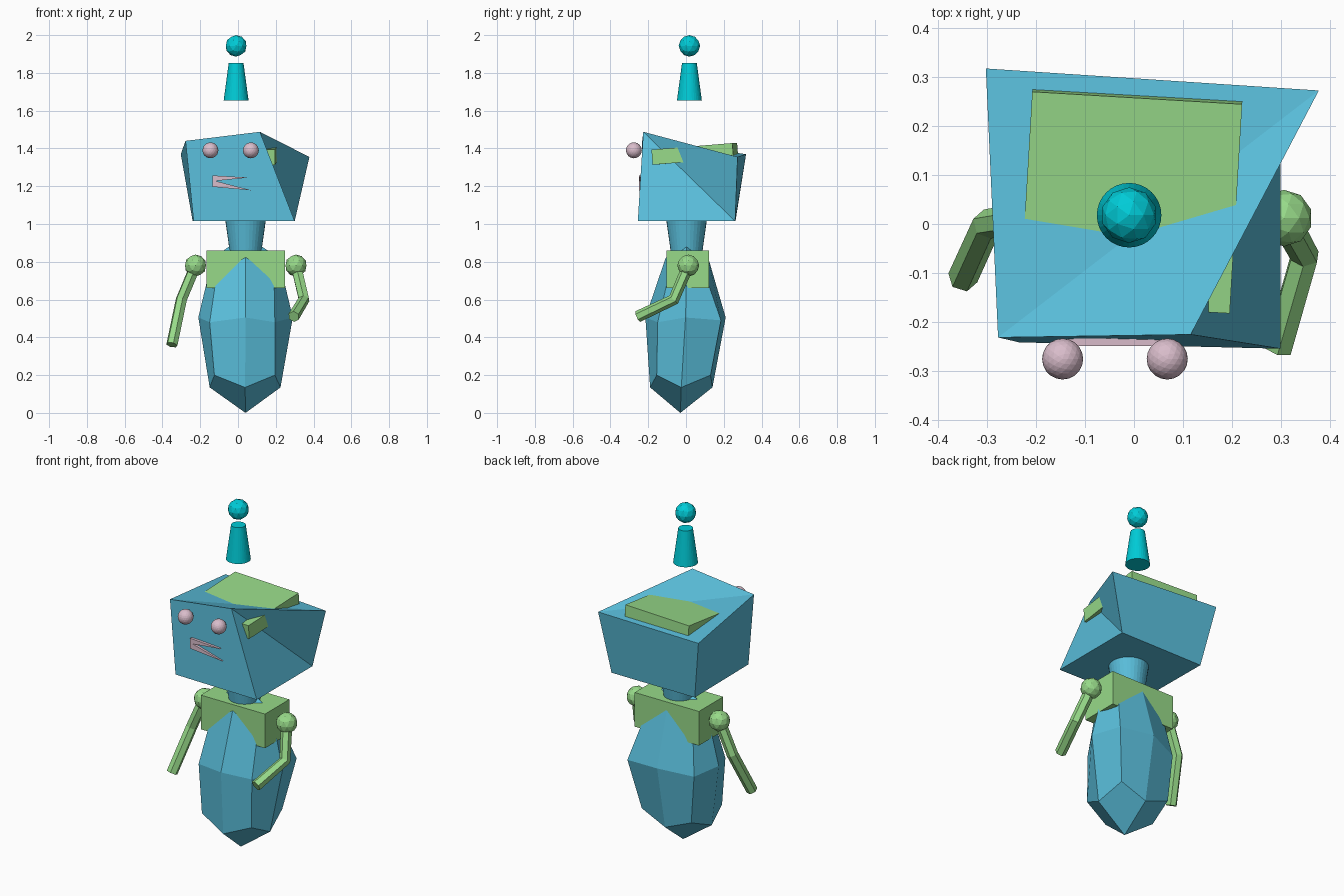
import bpy, bmesh
from math import radians

if "Cube" in bpy.data.objects:
    bpy.data.objects.remove(bpy.data.objects["Cube"])


def material(name, rgb):
    m = bpy.data.materials.new(name)
    m.diffuse_color = (*rgb, 1)
    m.use_nodes = True
    m.node_tree.nodes["Principled BSDF"].inputs["Base Color"].default_value = m.diffuse_color
    return m


BLUE = material("blue", (0.10, 0.51, 0.70))
GREEN = material("green", (0.31, 0.70, 0.25))
PINK = material("pink", (0.70, 0.51, 0.60))
TEAL = material("teal", (0.0, 0.60, 0.68))


def finish(name, mat):
    ob = bpy.context.object
    ob.name = name
    ob.data.materials.append(mat)
    return ob


def mesh(name, verts, faces, mat):
    me = bpy.data.meshes.new(name)
    me.from_pydata(verts, [], faces)
    bm = bmesh.new()
    bm.from_mesh(me)
    bmesh.ops.recalc_face_normals(bm, faces=bm.faces)
    bm.to_mesh(me)
    bm.free()
    me.materials.append(mat)
    ob = bpy.data.objects.new(name, me)
    bpy.context.collection.objects.link(ob)
    return ob


def ball(name, loc, r, mat, sub=2):
    bpy.ops.mesh.primitive_ico_sphere_add(subdivisions=sub, radius=r, location=loc)
    return finish(name, mat)


def cone(name, x, y, z0, z1, r0, r1, mat):
    bpy.ops.mesh.primitive_cone_add(vertices=32, radius1=r0, radius2=r1,
                                    depth=z1 - z0, location=(x, y, (z0 + z1) / 2))
    return finish(name, mat)


def block(name, loc, size, mat, rot=(0, 0, 0)):
    bpy.ops.mesh.primitive_cube_add(size=1, location=loc, rotation=rot)
    ob = finish(name, mat)
    ob.scale = size
    return ob


def ring(mx, my, mz, cx, cy, cz):
    """Eight points: side middles (m) alternating with corners (c); each x, y is (low, high)."""
    x, y = sum(mx) / 2, sum(my) / 2
    return [(x, my[0], mz), (cx[1], cy[0], cz), (mx[1], y, mz), (cx[1], cy[1], cz),
            (x, my[1], mz), (cx[0], cy[1], cz), (mx[0], y, mz), (cx[0], cy[0], cz)]


# Body: faceted gem made of three rings with pointed four-quad ends
verts = (ring((-.15, .225), (-.19, .14), .135, (-.125, .195), (-.155, .13), .2)
         + ring((-.21, .29), (-.215, .21), .505, (-.15, .195), (-.15, .14), .48)
         + ring((-.135, .215), (-.108, .118), .82, (-.11, .19), (-.085, .095), .75)
         + [(.04, -.03, 0), (.04, 0, .94)])
verts[11] = (.25, .185, .49)  # the back right corner bulges further out
faces = [(r + i, r + (i + 1) % 8, r + 8 + (i + 1) % 8, r + 8 + i)
         for r in (0, 8) for i in range(8)]
for r, tip in ((0, 24), (16, 25)):
    faces += [(tip, r + i, r + i + 1, r + (i + 2) % 8) for i in (0, 2, 4, 6)]
mesh("body", verts, faces, BLUE)

# Shoulder block and neck
block("shoulder_block", (.04, .008, .76), (.416, .225, .2), GREEN)
cone("neck", .04, .003, .84, 1.04, .082, .11, BLUE)

# Head: skewed box, bottom corners then top corners; warped sides split into triangles
mesh("head",
     [(-.235, -.242, 1.015), (.30, -.255, 1.015), (.30, .26, 1.015), (-.24, .262, 1.015),
      (-.278, -.232, 1.44), (.116, -.226, 1.488), (.378, .273, 1.355), (-.303, .318, 1.37)],
     [(3, 2, 1, 0), (4, 5, 6), (4, 6, 7), (0, 1, 5, 4), (1, 2, 5), (2, 6, 5),
      (2, 3, 7, 6), (3, 0, 4, 7)], BLUE)

# Tilted slab sunk into the head
block("head_slab", (-.006, .047, 1.371), (.43, .43, .08), GREEN,
      (radians(4.7), 0, radians(-3.4)))

# Eyes
for side, x in (("left", -.146), ("right", .068)):
    ball("eye_" + side, (x, -.276, 1.39), .042, PINK, 3)

# Mouth: thin jagged outline with depth
outline = [(-.135, 1.257), (.058, 1.246), (-.12, 1.228), (.072, 1.178), (-.135, 1.197)]
n = len(outline)
mesh("mouth", [(x, y, z) for y in (-.25, -.21) for x, z in outline],
     [tuple(range(n)), tuple(range(n, 2 * n))]
     + [(i, (i + 1) % n, n + (i + 1) % n, n + i) for i in range(n)], PINK)

# Antenna
cone("antenna_stem", -.01, .018, 1.653, 1.853, .066, .039, TEAL)
ball("antenna_ball", (-.01, .018, 1.943), .057, TEAL)


def arm(name, path):
    cu = bpy.data.curves.new(name, "CURVE")
    cu.dimensions = "3D"
    cu.bevel_depth, cu.bevel_resolution, cu.use_fill_caps = .031, 1, True
    sp = cu.splines.new("POLY")
    sp.points.add(len(path) - 1)
    for p, co in zip(sp.points, path):
        p.co = (*co, 1)
    tmp = bpy.data.objects.new(name + "_path", cu)
    me = bpy.data.meshes.new_from_object(tmp)
    bpy.data.objects.remove(tmp)
    for poly in me.polygons:
        poly.use_smooth = False
    me.materials.clear()
    me.materials.append(GREEN)
    bpy.context.collection.objects.link(bpy.data.objects.new(name, me))


# Arms with ball shoulders
for side, path in (("left", [(-.225, .012, .78), (-.30, 0, .60), (-.35, -.11, .36)]),
                   ("right", [(.307, .012, .78), (.349, -.065, .60), (.295, -.255, .51)])):
    ball("shoulder_" + side, path[0], .058, GREEN)
    arm("arm_" + side, path)
